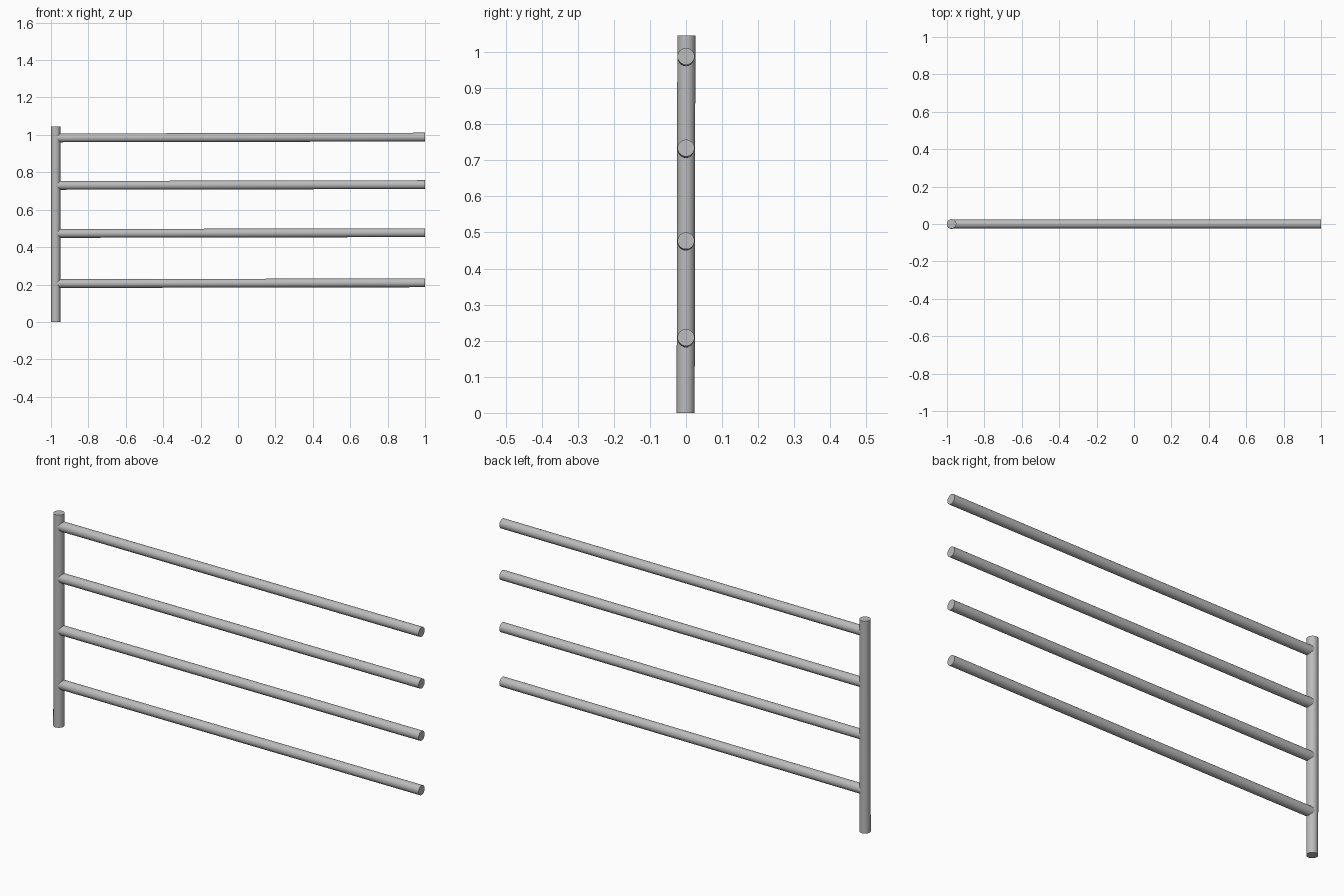
import bpy
from mathutils import Vector

cube = bpy.data.objects.get("Cube")
if cube:
    bpy.data.objects.remove(cube, do_unlink=True)

# Single plain metal colour
metal = bpy.data.materials.new("grey_metal")
metal.use_nodes = True
colour = (0.5, 0.5, 0.5, 1)
metal.diffuse_color = colour
metal.node_tree.nodes["Principled BSDF"].inputs["Base Color"].default_value = colour


def tube(name, start, end, radius):
    """Capped round bar running between two points."""
    start, end = Vector(start), Vector(end)
    axis = end - start
    bpy.ops.mesh.primitive_cylinder_add(
        vertices=32, radius=radius, depth=axis.length, location=(start + end) / 2,
        rotation=axis.to_track_quat("Z", "Y").to_euler())
    bar = bpy.context.object
    bar.name = name
    bar.data.materials.append(metal)
    bpy.ops.object.shade_smooth_by_angle()
    return bar


# Upright post, leaning very slightly
post_x = -0.975
tube("post", (post_x, -0.001, 0), (post_x, 0.001, 1.046), 0.025)

# Four rails reaching from the post, each rising very slightly
for i, z in enumerate((0.209, 0.477, 0.734, 0.988)):
    tube(f"rail_{i + 1}", (post_x, 0, z - 0.004), (1, 0, z), 0.0235)
